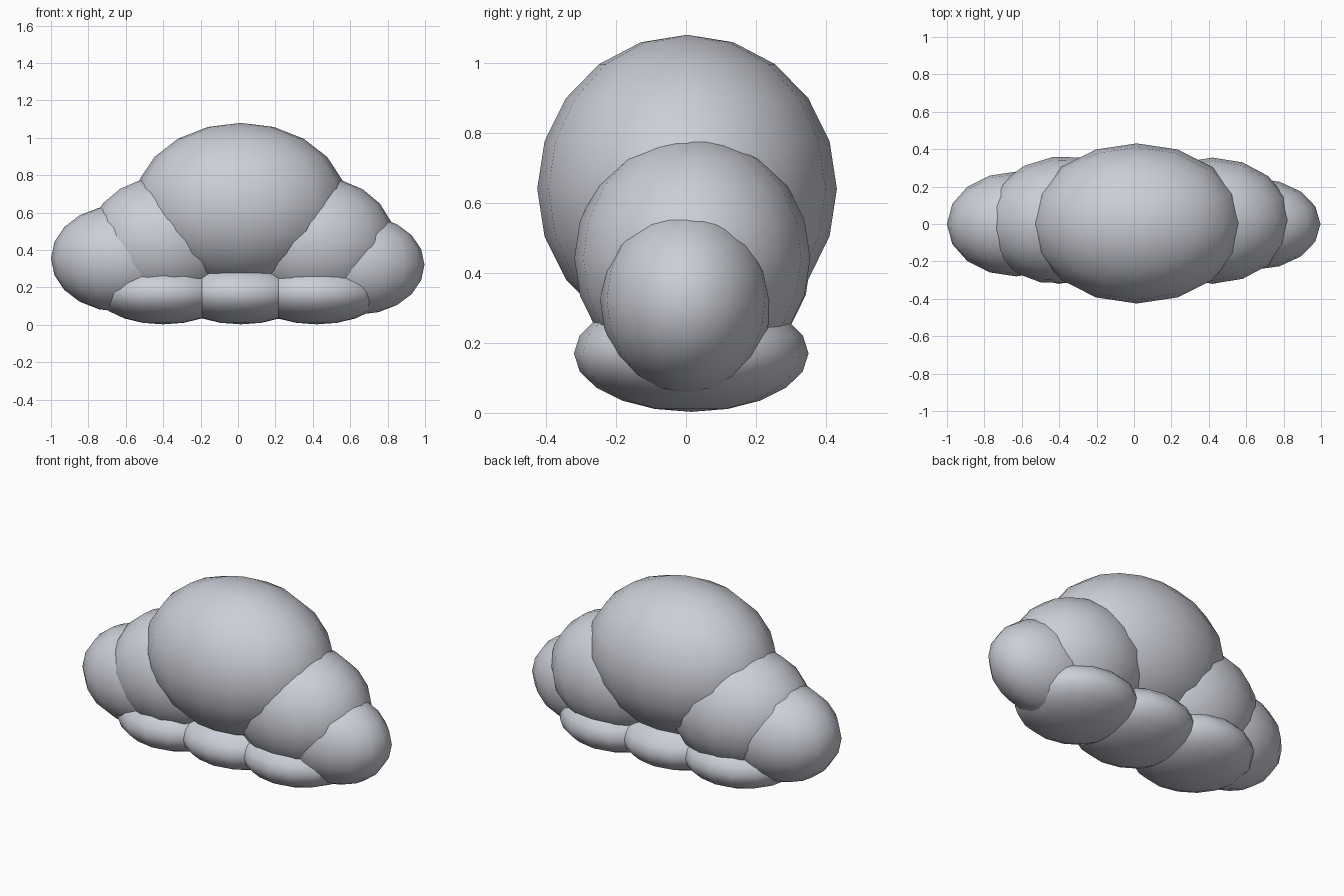
import bpy
import math

cube = bpy.data.objects.get("Cube")
if cube:
    bpy.data.objects.remove(cube, do_unlink=True)

# Single pale grey colour
grey = bpy.data.materials.new("cloud_grey")
grey.use_nodes = True
colour = (0.6, 0.62, 0.68, 1)
grey.diffuse_color = colour
grey.node_tree.nodes["Principled BSDF"].inputs["Base Color"].default_value = colour


def puff(name, centre, radii, turn=0):
    """Smooth, stretched low-poly ball."""
    bpy.ops.mesh.primitive_uv_sphere_add(
        segments=16, ring_count=10, radius=1, location=centre,
        rotation=(0, 0, math.radians(turn)))
    ball = bpy.context.object
    ball.name = name
    ball.scale = radii
    bpy.ops.object.transform_apply(location=False, rotation=False, scale=True)
    bpy.ops.object.shade_smooth()
    ball.data.materials.append(grey)


# Upper puffs, stepping down to each side
puff("centre_puff", (0.015, 0.003, 0.64), (0.57, 0.428, 0.44))
puff("left_middle_puff", (0.42, 0.018, 0.442), (0.42, 0.337, 0.35))
puff("right_middle_puff", (-0.385, 0.022, 0.445), (0.42, 0.34, 0.35), 8)
puff("left_end_puff", (0.64, 0, 0.322), (0.357, 0.245, 0.267))
puff("right_end_puff", (-0.63, 0, 0.355), (0.37, 0.28, 0.285))

# Flattened puffs along the underside
for name, x in (("right", -0.4), ("centre", 0.015), ("left", 0.42)):
    puff(name + "_base_puff", (x, 0.015, 0.17), (0.355, 0.335, 0.167))
